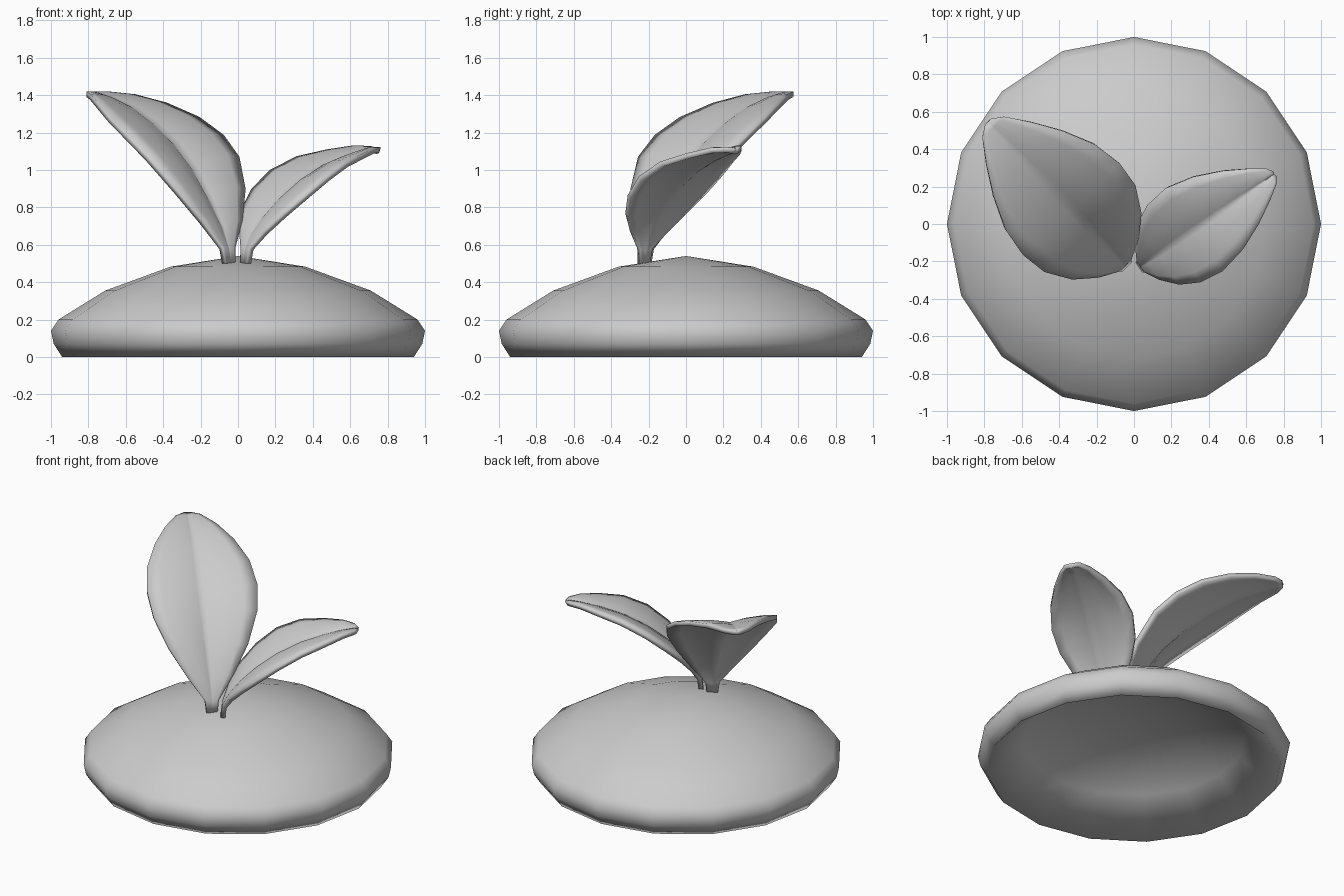
import bpy, bmesh, math
from mathutils import Vector

if "Cube" in bpy.data.objects:
    bpy.data.objects.remove(bpy.data.objects["Cube"])


def finish(name, bm):
    bmesh.ops.recalc_face_normals(bm, faces=bm.faces)
    for f in bm.faces:
        f.smooth = True
    me = bpy.data.meshes.new(name)
    bm.to_mesh(me)
    bm.free()
    ob = bpy.data.objects.new(name, me)
    bpy.context.collection.objects.link(ob)
    return ob


# Soil mound: 16-sided lathe with a domed hollow underneath
def mound(profile, bottom, apex, sides=16):
    bm = bmesh.new()
    rings = []
    for r, z in profile:
        rings.append([bm.verts.new((r * math.cos(2 * math.pi * i / sides),
                                    r * math.sin(2 * math.pi * i / sides), z))
                      for i in range(sides)])
    low = bm.verts.new((0, 0, bottom))
    top = bm.verts.new((0, 0, apex))
    for i in range(sides):
        j = (i + 1) % sides
        for a, b in zip(rings, rings[1:]):
            bm.faces.new((a[i], a[j], b[j], b[i]))
        bm.faces.new((rings[-1][i], rings[-1][j], top))
        bm.faces.new((rings[0][j], rings[0][i], low))
    return finish("soil_mound", bm)


# Cross-section of a leaf: (across, lift) gives convex lobes beside a midrib groove
HALF = [(0.1, 0.3), (0.4, 0.85), (0.75, 1.12), (1, 1)]
SECTION = [(-t, k) for t, k in reversed(HALF)] + [(0, 0)] + HALF


# Leaf: stations of (distance along, rib height, half width, edge height)
def leaf(name, base, heading, stations, tilt=0.0, thickness=0.03):
    d = Vector(heading).normalized()
    n = Vector((-d.y, d.x))
    bm = bmesh.new()
    rows = []
    for s, zm, w, ze in stations:
        row = []
        for t, k in SECTION:
            p = Vector(base) + d * s + n * (w * t)
            row.append(bm.verts.new((p.x, p.y, zm + (ze - zm) * k + tilt * w * t)))
        rows.append(row)
    for a, b in zip(rows, rows[1:]):
        for i in range(len(a) - 1):
            bm.faces.new((a[i], a[i + 1], b[i + 1], b[i]))
    ob = finish(name, bm)
    m = ob.modifiers.new("thickness", "SOLIDIFY")
    m.thickness = thickness
    m.offset = 0
    return ob


mound([(0.36, 0.32), (0.71, 0.21), (0.94, 0), (0.985, 0.07), (1.0, 0.14),
       (0.96, 0.2), (0.71, 0.355), (0.36, 0.483)], 0.36, 0.54)

leaf("large_leaf", (-0.05, -0.22), (-0.69, 0.725), [
    (0, .50, .035, .50), (.01, .57, .045, .58), (.06, .68, .145, .72),
    (.15, .815, .255, .89), (.28, .985, .335, 1.06), (.42, 1.12, .355, 1.175),
    (.58, 1.23, .33, 1.27), (.75, 1.32, .255, 1.345), (.90, 1.37, .165, 1.39),
    (1.02, 1.40, .08, 1.405), (1.06, 1.405, .02, 1.405)])

leaf("small_leaf", (0.04, -0.225), (0.82, 0.57), [
    (0, .50, .03, .50), (.01, .57, .04, .58), (.05, .65, .115, .67),
    (.12, .735, .195, .77), (.22, .83, .25, .87), (.35, .925, .268, .97),
    (.50, 1.005, .235, 1.045), (.65, 1.06, .17, 1.085), (.77, 1.09, .10, 1.11),
    (.84, 1.105, .05, 1.11), (.86, 1.10, .015, 1.10)], tilt=0.06)
